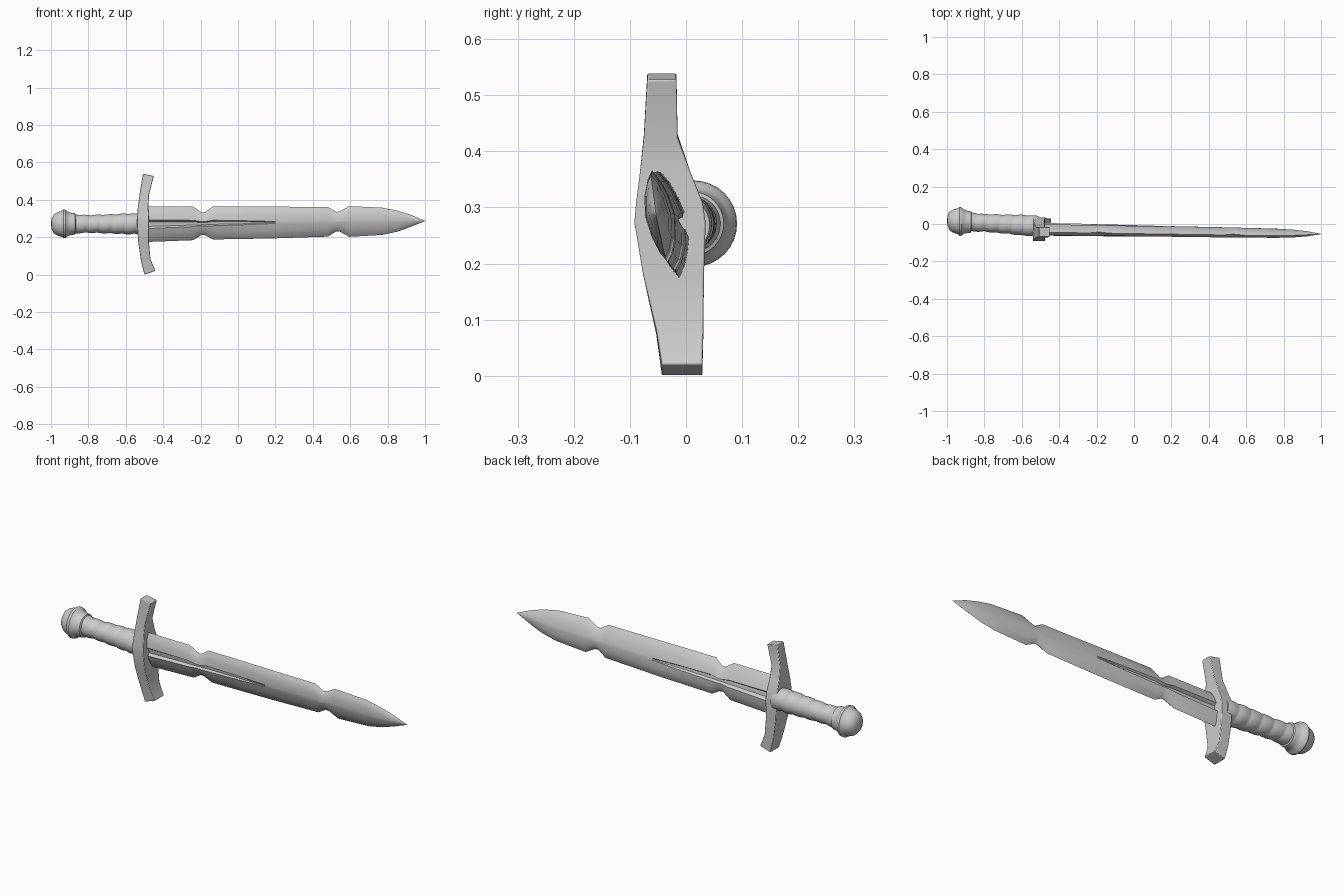
import bpy, bmesh, math

if "Cube" in bpy.data.objects:
    bpy.data.objects.remove(bpy.data.objects["Cube"])


def lerp_table(table, x):
    """Linear interpolation of rows whose first value is the key."""
    for a, b in zip(table, table[1:]):
        if x <= b[0]:
            t = max(0, (x - a[0]) / (b[0] - a[0]))
            return [p + (q - p) * t for p, q in zip(a[1:], b[1:])]
    return list(table[-1][1:])


def loft(name, rings, angle=30, bevel=0):
    """Skin a list of equal-length point rings and cap both ends."""
    bm = bmesh.new()
    loops = [[bm.verts.new(p) for p in ring] for ring in rings]
    n = len(loops[0])
    for a, b in zip(loops, loops[1:]):
        for i in range(n):
            j = (i + 1) % n
            bm.faces.new((a[i], a[j], b[j], b[i]))
    bm.faces.new(loops[0])
    bm.faces.new(loops[-1])
    bmesh.ops.remove_doubles(bm, verts=bm.verts, dist=0.0001)
    bmesh.ops.recalc_face_normals(bm, faces=bm.faces)
    me = bpy.data.meshes.new(name)
    bm.to_mesh(me)
    bm.free()
    ob = bpy.data.objects.new(name, me)
    bpy.context.collection.objects.link(ob)
    bpy.ops.object.select_all(action='DESELECT')
    ob.select_set(True)
    bpy.context.view_layer.objects.active = ob
    bpy.ops.object.shade_smooth_by_angle(angle=math.radians(angle))
    if bevel:
        mod = ob.modifiers.new("soft_edges", 'BEVEL')
        mod.width = bevel
        mod.segments = 2
    return ob


def handle_axis(x):
    """Centre of the handle, which leans slightly in y."""
    return 0.015 - 0.06 * (x + 0.95), 0.273


def round_ring(x, radius, n=32):
    cy, cz = handle_axis(x)
    ring = []
    for i in range(n):
        a = 2 * math.pi * i / n
        r = radius(a) if callable(radius) else radius
        ring.append((x, cy + r * math.cos(a), cz + r * math.sin(a)))
    return ring


# Blade: outline (x, top z, bottom z, half thickness, groove width, groove depth)
outline = [
    (-0.50, 0.365, 0.176, 0.030, 0.24, 0.015),
    (-0.24, 0.365, 0.186, 0.030, 0.19, 0.014),
    (-0.195, 0.334, 0.214, 0.030, 0.18, 0.013),
    (-0.175, 0.336, 0.212, 0.030, 0.18, 0.013),
    (-0.135, 0.366, 0.190, 0.029, 0.17, 0.012),
    (0.05, 0.366, 0.193, 0.028, 0.12, 0.008),
    (0.20, 0.365, 0.196, 0.027, 0.06, 0.000),
    (0.48, 0.364, 0.205, 0.026, 0.06, 0.000),
    (0.525, 0.337, 0.233, 0.026, 0.06, 0.000),
    (0.545, 0.340, 0.231, 0.026, 0.06, 0.000),
    (0.595, 0.368, 0.204, 0.025, 0.06, 0.000),
    (0.77, 0.360, 0.214, 0.023, 0.06, 0.000),
    (0.85, 0.344, 0.231, 0.020, 0.06, 0.000),
    (0.92, 0.323, 0.256, 0.014, 0.06, 0.000),
    (1.00, 0.290, 0.288, 0.001, 0.06, 0.000),
]
rings = []
for x, top, bot, half, gw, gd in outline:
    cy = -0.028 - 0.017 * (x + 0.5)
    mid, h = (top + bot) / 2, (top - bot) / 2
    side = [(0.8, 0.42 * half), (0.5, 0.78 * half), (gw, half),
            (gw * 0.5, half - gd), (-gw * 0.5, half - gd), (-gw, half),
            (-0.5, 0.78 * half), (-0.8, 0.42 * half)]
    section = [(1, 0)] + [(s, -t) for s, t in side] + [(-1, 0)] + side[::-1]
    rings.append([(x, cy + t - 0.17 * s * h, mid + s * h) for s, t in section])
loft("blade", rings, angle=28)

# Crossguard: rows (z, x min, x max, y min, y max, tilt of the end)
guard = [
    (0.012, -0.500, -0.442, -0.043, 0.029, 0.010),
    (0.080, -0.519, -0.468, -0.053, 0.031, 0.005),
    (0.180, -0.534, -0.477, -0.076, 0.032, 0.0),
    (0.275, -0.540, -0.476, -0.092, 0.035, 0.0),
    (0.310, -0.539, -0.477, -0.089, 0.030, 0.0),
    (0.365, -0.535, -0.479, -0.082, 0.008, 0.0),
    (0.430, -0.526, -0.476, -0.075, -0.015, -0.003),
    (0.535, -0.508, -0.450, -0.069, -0.017, -0.006),
]
loft("crossguard", [[(x0, y0, z - t), (x1, y0, z + t), (x1, y1, z + t),
                     (x0, y1, z - t)] for z, x0, x1, y0, y1, t in guard],
     angle=35, bevel=0.003)

# Grip: tapered tube with a spiral wrap
grip_radius = [(-0.90, 0.050), (-0.80, 0.045), (-0.68, 0.049),
               (-0.60, 0.053), (-0.50, 0.053)]


def wrap(x):
    base = lerp_table(grip_radius, x)[0]

    def radius(a):
        phase = ((x + 0.9) / 0.066 + a / (2 * math.pi)) % 1
        return base - 0.002 + 0.005 * math.sin(math.pi * phase) ** 0.6
    return radius


loft("grip", [round_ring(-0.89 + 0.38 * i / 60, wrap(-0.89 + 0.38 * i / 60))
              for i in range(61)], angle=50)

# Pommel: rounded cap, flared rim and neck
pommel = [(-0.9995, 0.006), (-0.997, 0.026), (-0.988, 0.046), (-0.973, 0.059),
          (-0.955, 0.066), (-0.941, 0.069), (-0.934, 0.077), (-0.922, 0.076),
          (-0.912, 0.066), (-0.895, 0.060), (-0.872, 0.057), (-0.866, 0.046)]
loft("pommel", [round_ring(x, r) for x, r in pommel], angle=40)

# Place the sword on the ground, exactly
bpy.context.view_layer.update()
low = min(v.co.z for v in bpy.data.objects["crossguard"].data.vertices)
for ob in bpy.context.collection.objects:
    ob.location.z -= low
